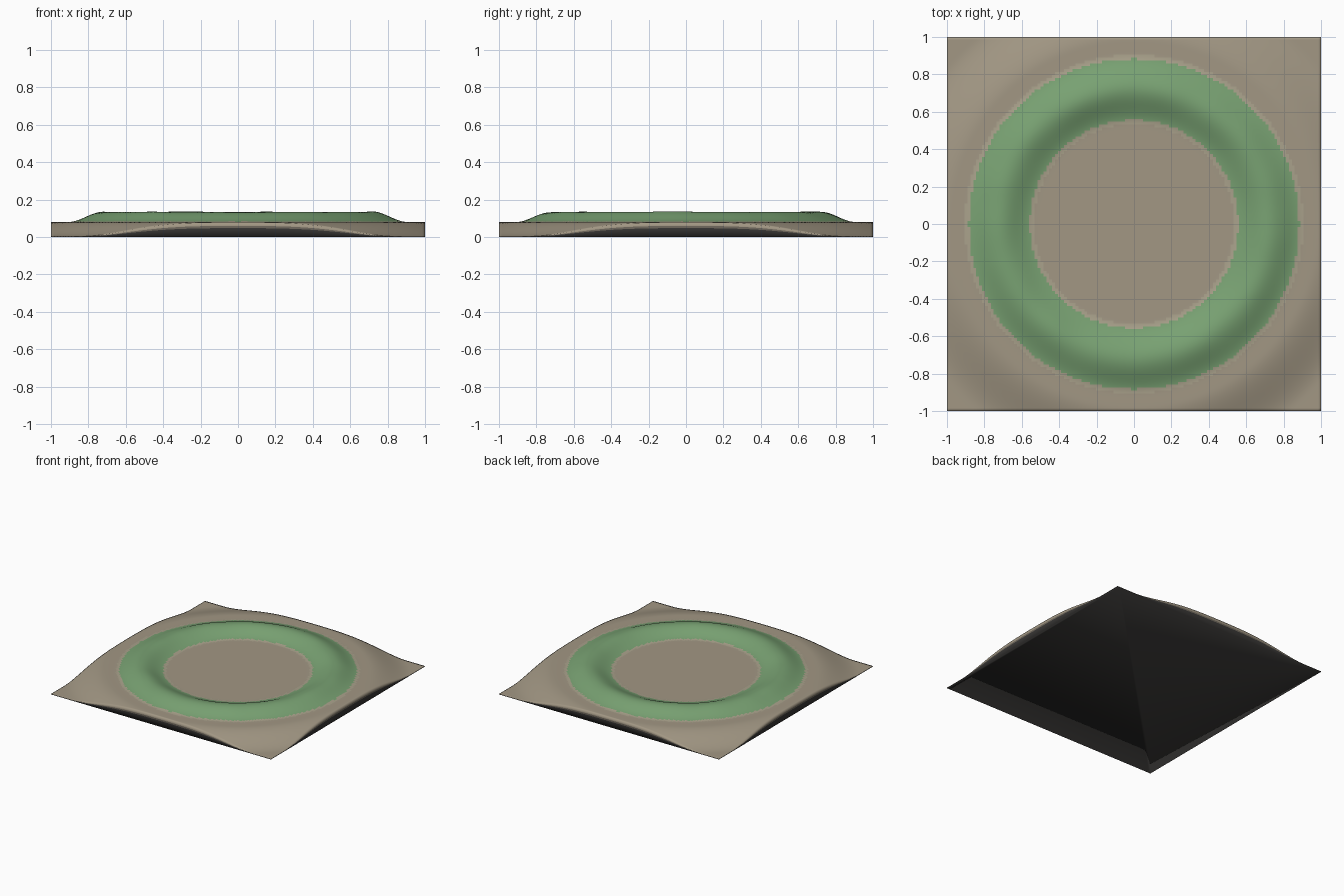
import bpy
import bmesh
from math import cos, pi, hypot
from mathutils import Vector, noise

cube = bpy.data.objects.get("Cube")
if cube:
    bpy.data.objects.remove(cube, do_unlink=True)

SEGMENTS = 128
PLATEAU, LOW, RIDGE = 0.08, 0.004, 0.054
RING_RADIUS, RING_HALF = 0.72, 0.19


def make_material(name, color):
    mat = bpy.data.materials.new(name)
    mat.use_nodes = True
    rgba = (*color, 1)
    mat.diffuse_color = rgba
    bsdf = mat.node_tree.nodes["Principled BSDF"]
    bsdf.inputs["Base Color"].default_value = rgba
    bsdf.inputs["Roughness"].default_value = 0.9
    return mat


def smoothstep(a, b, x):
    t = min(max((x - a) / (b - a), 0), 1)
    return t * t * (3 - 2 * t)


def height(x, y):
    r = hypot(x, y)
    z = LOW + (PLATEAU - LOW) * (1 - smoothstep(0.98, 1.3, r))
    d = abs(r - RING_RADIUS) / RING_HALF
    if d < 1:
        wobble = 1 + 0.08 * noise.noise(Vector((x * 5, y * 5, 0)))
        z += RIDGE * wobble * (0.5 + 0.5 * cos(pi * d))
    return z


def surface_slot(center):
    d = abs(hypot(center.x, center.y) - RING_RADIUS)
    return 1 if d < 0.163 else 2 if d < 0.185 else 0


# Ground surface with a raised circular ridge
bm = bmesh.new()
bmesh.ops.create_grid(bm, x_segments=SEGMENTS, y_segments=SEGMENTS, size=1)
for v in bm.verts:
    v.co.z = height(v.co.x, v.co.y)
for f in bm.faces:
    f.material_index = surface_slot(f.calc_center_median())

# Side walls, darkening toward the base
rim = [e for e in bm.edges if e.is_boundary]
for scale, slot in ((0.75, 0), (0.6, 3), (0, 4)):
    result = bmesh.ops.extrude_edge_only(bm, edges=rim)["geom"]
    rim = [g for g in result if isinstance(g, bmesh.types.BMEdge)]
    for g in result:
        if isinstance(g, bmesh.types.BMVert):
            g.co.z = height(g.co.x, g.co.y) * scale
        elif isinstance(g, bmesh.types.BMFace):
            g.material_index = slot

# Flat underside
for f in bmesh.ops.edgeloop_fill(bm, edges=rim)["faces"]:
    f.material_index = 4
bmesh.ops.recalc_face_normals(bm, faces=bm.faces)
for f in bm.faces:
    f.smooth = True

mesh = bpy.data.meshes.new("ground_with_ring")
bm.to_mesh(mesh)
bm.free()
for name, color in (("sand", (0.36, 0.31, 0.23)),
                    ("grass", (0.19, 0.36, 0.17)),
                    ("grass_edge", (0.40, 0.36, 0.26)),
                    ("soil", (0.16, 0.14, 0.11)),
                    ("dark_base", (0.04, 0.038, 0.036))):
    mesh.materials.append(make_material(name, color))
ground = bpy.data.objects.new("ground_with_ring", mesh)
bpy.context.collection.objects.link(ground)
